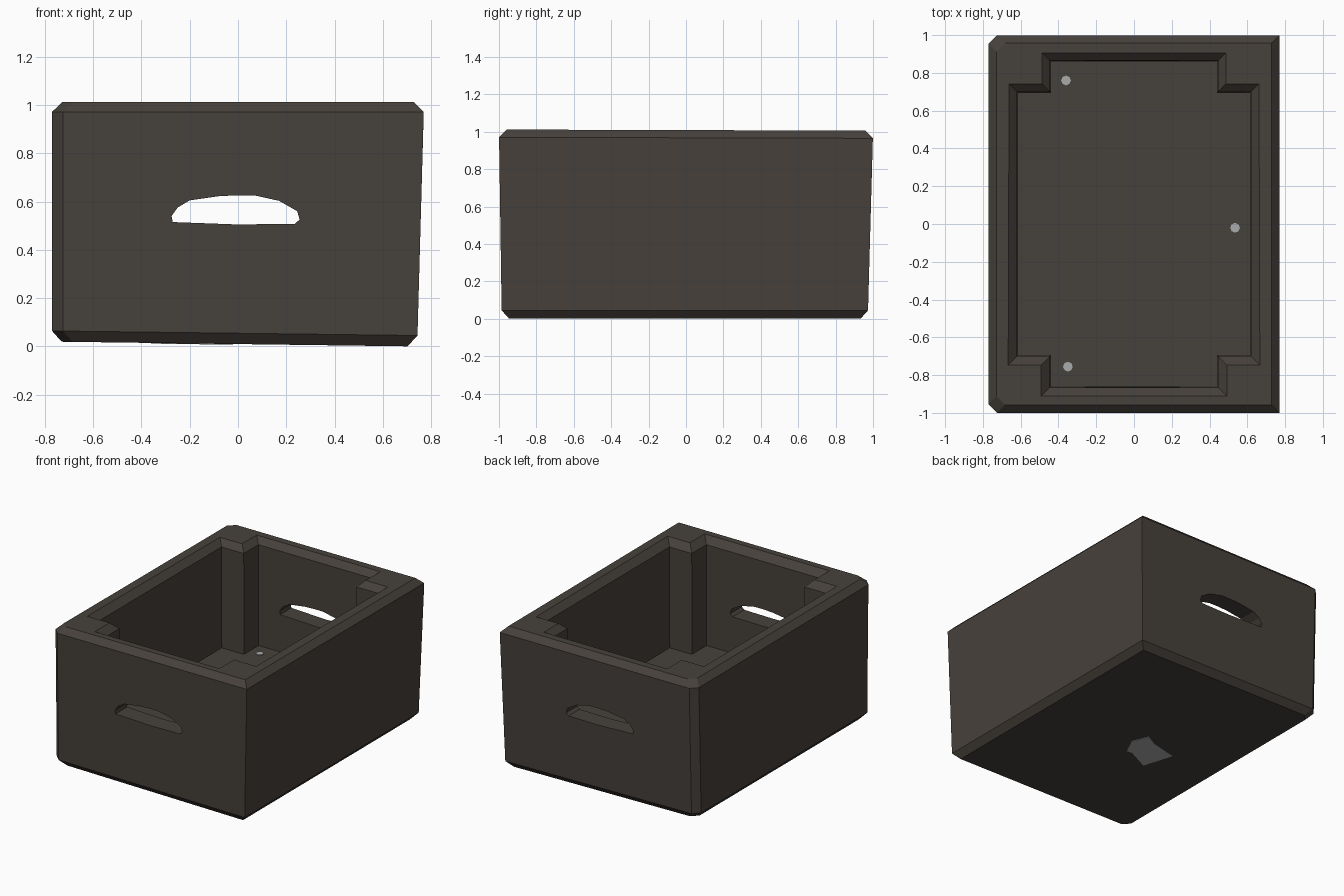
import bpy, bmesh, math
from mathutils import Vector

if "Cube" in bpy.data.objects:
    bpy.data.objects.remove(bpy.data.objects["Cube"])


def material(name, rgb):
    m = bpy.data.materials.new(name)
    m.diffuse_color = (*rgb, 1)
    m.use_nodes = True
    m.node_tree.nodes["Principled BSDF"].inputs["Base Color"].default_value = m.diffuse_color
    return m


DARK = material("dark brown plastic", (0.062, 0.053, 0.044))
GREY = material("light grey", (0.40, 0.41, 0.41))


def loft(name, rings, mat):
    """Closed solid through rings with equal point counts."""
    bm = bmesh.new()
    loops = [[bm.verts.new(p) for p in r] for r in rings]
    for a, b in zip(loops, loops[1:]):
        n = len(a)
        for i in range(n):
            j = (i + 1) % n
            bm.faces.new((a[i], a[j], b[j], b[i]))
    bm.faces.new(loops[0][::-1])
    bm.faces.new(loops[-1])
    bmesh.ops.recalc_face_normals(bm, faces=bm.faces)
    me = bpy.data.meshes.new(name)
    bm.to_mesh(me)
    bm.free()
    me.materials.append(mat)
    ob = bpy.data.objects.new(name, me)
    bpy.context.collection.objects.link(ob)
    return ob


def lean(x, y, z):
    """Slight moulding draft and unevenness of the crate."""
    t = 1 - z
    nx = x - 0.028 * t if x > 0 else x
    ny = y * (1 - (0.028 if y > 0 else 0.015) * t)
    nz = z + 0.010 * (1 - x / 0.77) * t + 0.003 * (1 - y) * z
    return (nx, ny, nz)


# crate body: the left upright edges are chamfered, the right ones sharp
def outer(z, inset):
    x, y, c = 0.77 - inset, 1.0 - inset, 0.045
    pts = [(x, -y), (x, y), (-x + c, y), (-x, y - c), (-x, -y + c), (-x + c, -y)]
    return [lean(px, py, z) for px, py in pts]


body = loft("crate_body", [outer(0, 0.04), outer(0.045, 0),
                           outer(0.965, 0), outer(1.006, 0.042)], DARK)


# cavity with a square post left standing in each corner
def inner(z, o):
    ax, bx, ay, by = 0.445 + o, 0.62 + o, 0.70 + o, 0.865 + o
    q = [(bx, ay), (ax, ay), (ax, by)]
    pts = (q + [(-x, y) for x, y in q[::-1]] + [(-x, -y) for x, y in q]
           + [(x, -y) for x, y in q[::-1]])
    return [(x, y, z) for x, y in pts]


cavity = loft("cavity_cutter", [inner(0.25, -0.006), inner(0.965, 0), inner(1.065, 0.10)], DARK)

# hand hole through both end walls
hole = [(-0.27, 0.515), (-0.275, 0.54), (-0.25, 0.575), (-0.2, 0.605), (-0.08, 0.622),
        (0, 0.626), (0.07, 0.625), (0.17, 0.603), (0.245, 0.56), (0.255, 0.525),
        (0.235, 0.508), (0, 0.505)]
handle = loft("handle_cutter", [[(x, y, z) for x, z in hole] for y in (-1.2, 1.2)], DARK)

for cutter in (cavity, handle):
    mod = body.modifiers.new("cut", 'BOOLEAN')
    mod.operation = 'DIFFERENCE'
    mod.solver = 'EXACT'
    mod.object = cutter
    bpy.context.view_layer.objects.active = body
    bpy.ops.object.modifier_apply(modifier=mod.name)
    bpy.data.objects.remove(cutter)

# small grey studs on the floor
for i, (cx, cy) in enumerate([(-0.36, 0.76), (-0.35, -0.755), (0.535, -0.02)]):
    ring = [(cx + 0.026 * math.cos(k * math.pi / 4), cy + 0.026 * math.sin(k * math.pi / 4))
            for k in range(8)]
    loft(f"floor_stud_{i + 1}", [[(x, y, z) for x, y in ring] for z in (0.247, 0.255)], GREY)

# irregular grey patch lying under the base
patch = [(-0.08, -0.17), (-0.02, -0.05), (-0.07, 0.07), (-0.16, 0.02),
         (-0.36, -0.03), (-0.29, -0.25), (-0.125, -0.167)]
loft("base_patch", [[(x, y, 0.01 * (1 - x / 0.77) + d) for x, y in patch]
                    for d in (-0.003, 0.003)], GREY)
